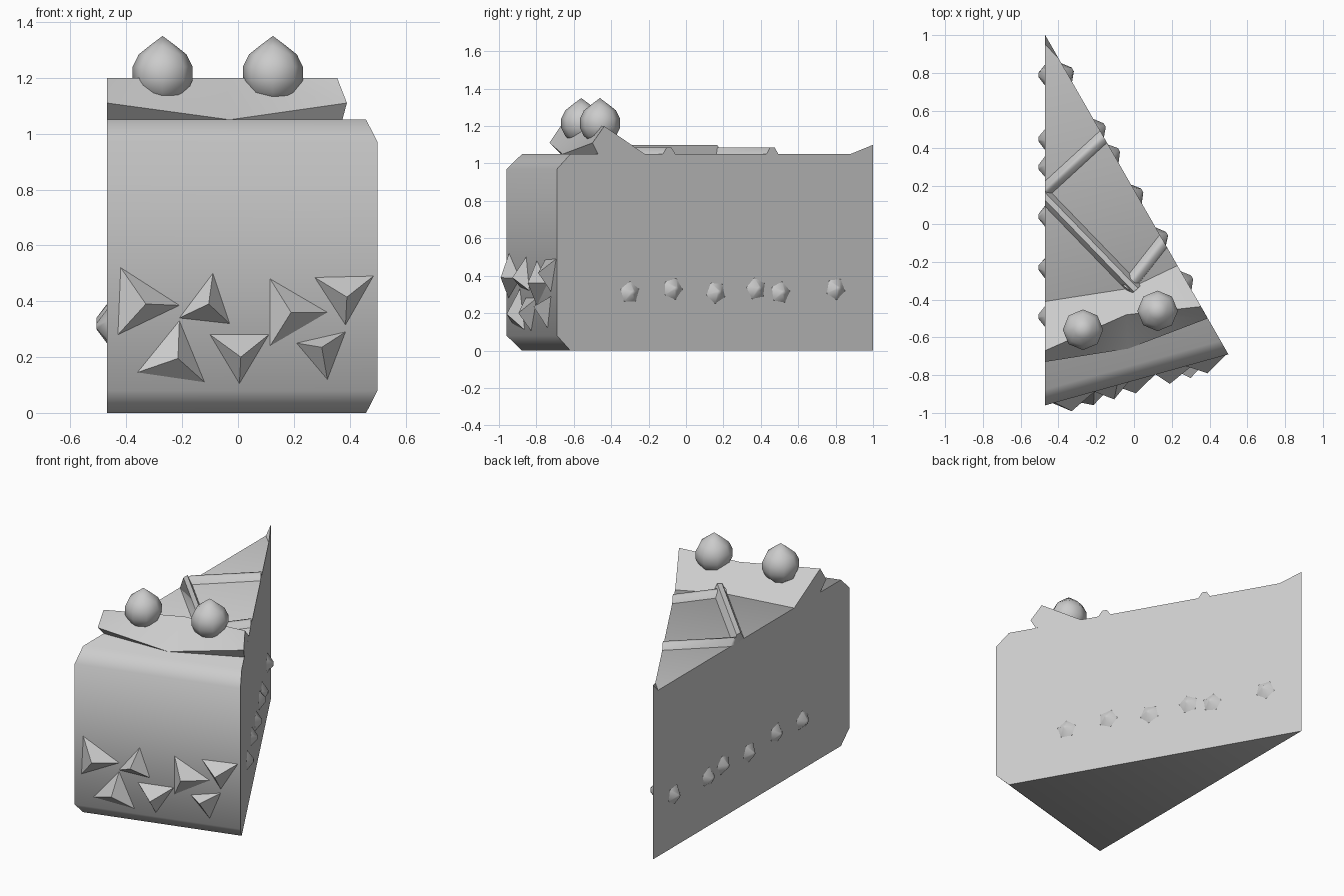
import bpy, bmesh, math
from mathutils import Matrix, Vector

cube = bpy.data.objects.get("Cube")
if cube:
    bpy.data.objects.remove(cube, do_unlink=True)

grey = bpy.data.materials.new("plain grey")
grey.use_nodes = True
grey.diffuse_color = (0.6, 0.6, 0.6, 1)
grey.node_tree.nodes["Principled BSDF"].inputs["Base Color"].default_value = (0.6, 0.6, 0.6, 1)

# Main corners of the wedge and its two cut sides
TIP = Vector((-0.47, 1.0, 0))
LEFT = Vector((-0.47, -0.96, 0))
RIGHT = Vector((0.5, -0.69, 0))
TOP = 1.05
EDGE = (TIP - RIGHT).normalized()
SLANT_NORMAL = Vector((EDGE.y, -EDGE.x, 0))
FLAT_NORMAL = Vector((-1, 0, 0))


def finish(name, bm, angle):
    """Turn a bmesh into a shaded grey object."""
    bmesh.ops.recalc_face_normals(bm, faces=bm.faces)
    mesh = bpy.data.meshes.new(name)
    bm.to_mesh(mesh)
    bm.free()
    mesh.materials.append(grey)
    mesh.shade_smooth()
    mesh.set_sharp_from_angle(angle=math.radians(angle))
    obj = bpy.data.objects.new(name, mesh)
    bpy.context.collection.objects.link(obj)
    return obj


def solid(name, points, faces, angle=20):
    bm = bmesh.new()
    verts = [bm.verts.new(p) for p in points]
    for face in faces:
        bm.faces.new([verts[i] for i in face])
    return finish(name, bm, angle)


def prism(points, offset):
    bm = bmesh.new()
    base = bm.faces.new([bm.verts.new(p) for p in points])
    new = bmesh.ops.extrude_face_region(bm, geom=[base], use_keep_orig=True)["geom"]
    moved = [v for v in new if isinstance(v, bmesh.types.BMVert)]
    bmesh.ops.translate(bm, verts=moved, vec=offset)
    return bm


# Cake wedge with the front edges bevelled
body = prism([LEFT, RIGHT, TIP], Vector((0, 0, TOP)))
front_edges = [e for e in body.edges
               if e.verts[0].co.z == e.verts[1].co.z
               and all(v.co.y < -0.5 for v in e.verts)]
bmesh.ops.bevel(body, geom=front_edges, offset=0.08, segments=1, affect="EDGES")
finish("cake_wedge", body, 50)


# Piped lines across the top, trimmed to the wedge sides
def piped_line(name, start, end, height):
    start, end = Vector((*start, TOP)), Vector((*end, TOP))
    along = (end - start).normalized()
    side = Vector((-along.y, along.x, 0))
    up = Vector((0, 0, 1))
    profile = [(-0.042, -0.01), (-0.014, height), (0.014, height), (0.042, -0.01)]
    bm = prism([start + side * a + up * b for a, b in profile], end - start)
    for point, normal in ((LEFT, FLAT_NORMAL), (TIP, SLANT_NORMAL)):
        bmesh.ops.bisect_plane(bm, geom=bm.verts[:] + bm.edges[:] + bm.faces[:],
                               plane_co=point, plane_no=normal, clear_outer=True)
        bmesh.ops.holes_fill(bm, edges=[e for e in bm.edges if e.is_boundary])
    finish(name, bm, 60)


piped_line("piped_line_back", (-0.6, 0.06), (0.0, 0.61), 0.035)
piped_line("piped_line_middle", (-0.6, 0.28), (0.01, -0.35), 0.05)
piped_line("piped_line_front", (-0.04, -0.34), (0.25, 0.03), 0.035)
solid("piped_tip",
      [(-0.47, 0.95, TOP), (-0.4, 0.878, TOP), TIP + Vector((0, 0, TOP)), (-0.47, 1, 1.1)],
      [(0, 1, 2), (0, 1, 3), (1, 2, 3), (2, 0, 3)])

# Cream band: each end has foot, lip, crest and back; the middle has no lip
solid("cream_band",
      [(-0.47, -0.67, TOP), (-0.47, -0.73, 1.11), (-0.47, -0.67, 1.2), (-0.47, -0.41, TOP),
       (-0.03, -0.66, TOP), (-0.04, -0.48, 1.2), (-0.02, -0.34, TOP),
       (0.374, -0.47, TOP), (0.39, -0.5, 1.11), (0.355, -0.437, 1.2), (0.23, -0.22, TOP)],
      [(0, 1, 2, 3), (7, 8, 9, 10),
       (0, 1, 4), (1, 5, 4), (1, 2, 5),
       (4, 5, 8), (4, 8, 7), (5, 9, 8),
       (2, 3, 6, 5), (5, 6, 10, 9),
       (0, 4, 6, 3), (4, 7, 10, 6)], 30)


# Pointed round berries
def berry(name, x, y):
    bm = bmesh.new()
    bmesh.ops.create_uvsphere(bm, u_segments=8, v_segments=7, radius=0.11)
    for v in bm.verts:
        if v.co.z > 0.105:
            v.co.z += 0.025
    bmesh.ops.translate(bm, verts=bm.verts, vec=(x, y, 1.215))
    finish(name, bm, 70)


berry("berry_right", -0.27, -0.56)
berry("berry_left", 0.125, -0.46)

# Nut shards on the front: three base corners, then the apex, as x and z
shards = [
    ((-.42, .52), (-.43, .28), (-.21, .385), (-.33, .39)),
    ((-.09, .5), (-.21, .34), (-.03, .32), (-.105, .39)),
    ((-.21, .33), (-.36, .145), (-.12, .11), (-.215, .195)),
    ((-.1, .28), (.11, .28), (.005, .105), (.01, .2)),
    ((.115, .48), (.32, .36), (.115, .24), (.19, .36)),
    ((.275, .485), (.485, .49), (.385, .315), (.39, .415)),
    ((.21, .25), (.385, .29), (.32, .12), (.3, .235)),
]
for i, corners in enumerate(shards):
    points = []
    for k, (x, z) in enumerate(corners):
        wall = LEFT.lerp(RIGHT, (x - LEFT.x) / (RIGHT.x - LEFT.x))
        points.append((x, wall.y - (0.07 if k == 3 else 0), z))
    solid(f"nut_shard_{i + 1}", points, [(0, 1, 2), (0, 1, 3), (1, 2, 3), (2, 0, 3)])


# Small five-sided filling bumps along both cut sides
def bump(name, spot, normal, turn):
    bm = bmesh.new()
    bmesh.ops.create_cone(bm, segments=5, radius1=0.06, radius2=0.012, depth=0.036,
                          cap_ends=True)
    pose = Matrix.Translation(spot + normal * 0.018)
    pose = pose @ normal.to_track_quat("Z", "Y").to_matrix().to_4x4()
    bm.transform(pose @ Matrix.Rotation(turn, 4, "Z"))
    finish(name, bm, 60)


rows = [("slant", TIP, RIGHT, SLANT_NORMAL, (-0.3, -0.07, 0.16, 0.375, 0.505, 0.8)),
        ("flat", TIP, LEFT, FLAT_NORMAL, (-0.49, -0.23, 0.04, 0.3, 0.45, 0.79))]
for label, a, b, normal, places in rows:
    for i, y in enumerate(places):
        spot = a.lerp(b, (a.y - y) / (a.y - b.y))
        spot.z = 0.31 + 0.02 * (i % 2)
        bump(f"filling_bump_{label}_{i + 1}", spot, normal, i * 0.9)
